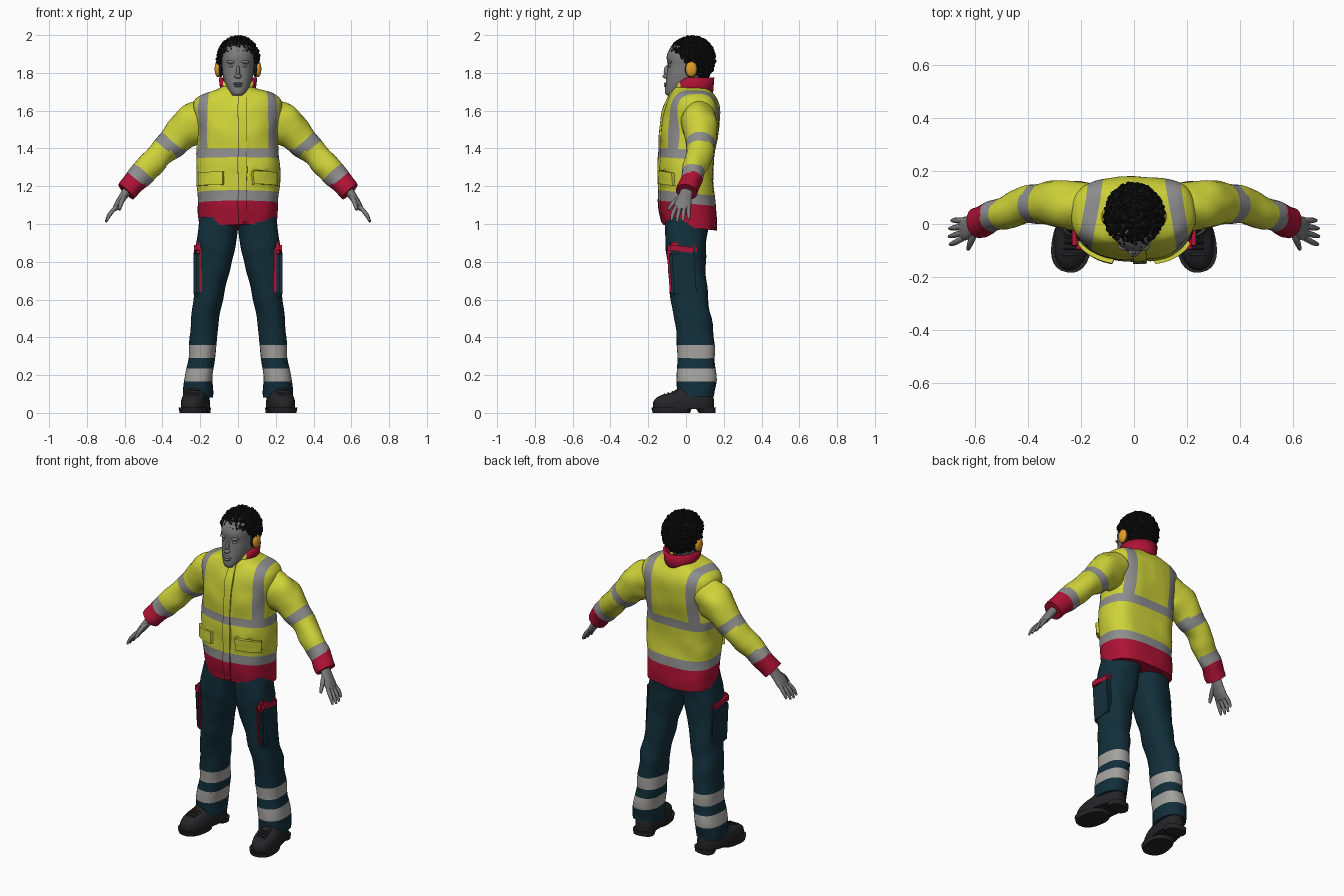
import bpy, bmesh, math, random
from math import sin, cos, pi, radians
from mathutils import Vector, Matrix, noise

random.seed(4)
cube = bpy.data.objects.get("Cube")
if cube:
    bpy.data.objects.remove(cube, do_unlink=True)


def material(name, r, g, b):
    m = bpy.data.materials.new(name)
    m.use_nodes = True
    m.diffuse_color = (r, g, b, 1)
    bsdf = next(n for n in m.node_tree.nodes if n.type == 'BSDF_PRINCIPLED')
    bsdf.inputs["Base Color"].default_value = (r, g, b, 1)
    bsdf.inputs["Roughness"].default_value = 0.8
    return m


YELLOW = material("safety yellow", 0.62, 0.65, 0.04)
RED = material("crimson", 0.42, 0.006, 0.035)
SILVER = material("reflective grey", 0.27, 0.27, 0.27)
PALE = material("pale reflective grey", 0.37, 0.36, 0.34)
NAVY = material("dark navy", 0.006, 0.028, 0.042)
SKIN = material("grey skin", 0.2, 0.2, 0.2)
BLACK = material("hair black", 0.008, 0.008, 0.008)
BOOT = material("boot black", 0.018, 0.018, 0.02)
ORANGE = material("orange", 0.75, 0.33, 0.02)


def finish(name, bm, mats, mirror=False, angle=50):
    bmesh.ops.recalc_face_normals(bm, faces=bm.faces)
    mesh = bpy.data.meshes.new(name)
    bm.to_mesh(mesh)
    bm.free()
    ob = bpy.data.objects.new(name, mesh)
    bpy.context.collection.objects.link(ob)
    for m in mats:
        mesh.materials.append(m)
    if angle:
        bpy.ops.object.select_all(action='DESELECT')
        ob.select_set(True)
        bpy.context.view_layer.objects.active = ob
        bpy.ops.object.shade_smooth_by_angle(angle=radians(angle))
    if mirror:
        ob.modifiers.new("Mirror", 'MIRROR')
    return ob


def spline(rows, sub):
    """Smoothly fill in rows of numbers."""
    out = []
    for i in range(len(rows) - 1):
        p = [rows[max(0, min(len(rows) - 1, i + k))] for k in (-1, 0, 1, 2)]
        for s in range(sub):
            t = s / sub
            out.append([b + 0.5 * t * (c - a + t * (2*a - 5*b + 4*c - d + t * (3*(b - c) + d - a)))
                        for a, b, c, d in zip(*p)])
    return out + [list(rows[-1])]


def loft(bm, rows, seg=24, sub=4, level=True, front=2, back=2):
    """Rows are centre x, y, z, half width, half depth."""
    rows = spline(rows, sub)
    rings = []
    for i, (x, y, z, a, b) in enumerate(rows):
        lo, hi = rows[max(i - 1, 0)], rows[min(i + 1, len(rows) - 1)]
        t = Vector((0, 0, 1)) if level else (Vector(hi[:3]) - Vector(lo[:3])).normalized()
        u = Vector((0, 1, 0)).cross(t).normalized()
        v = t.cross(u)
        ring = []
        for k in range(seg):
            c, s = cos(2*pi*k/seg), sin(2*pi*k/seg)
            e = 2 / (front if s < 0 else back)
            ring.append(bm.verts.new(Vector((x, y, z)) + u * math.copysign(abs(c)**e, c) * a
                                     + v * math.copysign(abs(s)**e, s) * b))
        rings.append(ring)
    for r, q in zip(rings, rings[1:]):
        for k in range(seg):
            bm.faces.new((r[k], r[(k+1) % seg], q[(k+1) % seg], q[k]))
    bm.faces.new(rings[0][::-1])
    bm.faces.new(rings[-1])


def cut(bm, point, normal):
    bmesh.ops.bisect_plane(bm, geom=bm.verts[:] + bm.edges[:] + bm.faces[:],
                           plane_co=point, plane_no=normal)


def paint(bm, rule):
    for f in bm.faces:
        f.material_index = rule(f.calc_center_median())


def wrinkle(bm, amount, scale=9):
    bm.normal_update()
    moves = [(v, v.normal * noise.noise(v.co * scale) * amount) for v in bm.verts]
    for v, d in moves:
        v.co += d


def ball(bm, centre, radii, detail=3):
    bmesh.ops.create_icosphere(bm, subdivisions=detail, radius=1,
                               matrix=Matrix.Translation(centre) @ Matrix.Diagonal((*radii, 1)))


def box(name, centre, size, mat, turn=0):
    bm = bmesh.new()
    bmesh.ops.create_cube(bm, size=1, matrix=Matrix.Translation(centre)
                          @ Matrix.Rotation(turn, 4, 'X') @ Matrix.Diagonal((*size, 1)))
    bmesh.ops.bevel(bm, geom=bm.edges[:], offset=min(size) * 0.3, segments=2, affect='EDGES')
    finish(name, bm, [mat], mirror=True)


# Jacket body: height, half width, front and back
bm = bmesh.new()
body = [(.985, .203, -.122, .16), (1.05, .207, -.135, .163), (1.15, .215, -.14, .153),
        (1.25, .222, -.14, .148), (1.37, .218, -.138, .152), (1.48, .214, -.135, .172),
        (1.56, .225, -.125, .18), (1.62, .235, -.11, .174), (1.66, .225, -.095, .16),
        (1.69, .185, -.082, .142), (1.71, .12, -.076, .13), (1.73, .075, -.07, .115)]
loft(bm, [(0, (f + k) / 2, z, w, (k - f) / 2) for z, w, f, k in body],
     seg=56, sub=5, front=2.3, back=2.9)
for z in (1.11, 1.165, 1.195, 1.265, 1.345, 1.395):
    cut(bm, (0, 0, z), (0, 0, 1))
for side in (-1, 1):
    for x in (.145, .2):
        cut(bm, (side * x, 0, 0), (side, .17, 0))
    for x in (.075, .205):
        cut(bm, (side * x, 0, 0), (1, 0, 0))
for x in (0, .045):
    cut(bm, (x, 0, 0), (1, 0, 0))


def jacket_colour(c):
    if c.z < 1.11:
        return 1
    brace = c.z > 1.395 and .145 < abs(c.x) + .17 * c.y < .2
    return 2 if brace or c.z < 1.165 or 1.345 < c.z < 1.395 else 0


def raise_faces(bm, test, offset):
    faces = [f for f in bm.faces if test(f.calc_center_median())]
    new = bmesh.ops.extrude_face_region(bm, geom=faces)["geom"]
    for v in new:
        if isinstance(v, bmesh.types.BMVert):
            v.co += Vector(offset)


paint(bm, jacket_colour)
raise_faces(bm, lambda c: c.y < 0 and 0 < c.x < .045 and .99 < c.z < 1.7, (0, -.009, 0))
for side in (-1, 1):
    raise_faces(bm, lambda c: c.y < 0 and .075 < c.x * side < .205 and 1.195 < c.z < 1.265,
                (side * .008, -.014, 0))
wrinkle(bm, .009)
for v in bm.verts:
    v.co.z -= .1 * v.co.y * max(0, min(1, (1.5 - v.co.z) * 4))
finish("jacket_body", bm, [YELLOW, RED, SILVER])

# Sleeves with reflective bands and cuffs
bm = bmesh.new()
loft(bm, [(.16, .06, 1.56, .10, .09), (.24, .07, 1.525, .11, .095), (.30, .077, 1.475, .096, .085),
          (.375, .075, 1.40, .073, .071), (.45, .055, 1.325, .068, .066),
          (.515, .035, 1.253, .064, .061), (.592, .007, 1.172, .054, .056)], sub=5, level=False)
across = Vector((.62, 0, -.78))
for s in (-.912, -.857, -.69, -.635):
    cut(bm, across * s, across)


def sleeve_colour(c):
    s = across.dot(c)
    if s > -.635:
        return 1
    return 2 if -.912 < s < -.857 or -.69 < s else 0


paint(bm, sleeve_colour)
wrinkle(bm, .014, 11)
finish("sleeves", bm, [YELLOW, RED, SILVER], mirror=True)

# Hands
bm = bmesh.new()
loft(bm, [(.575, .01, 1.195, .026, .03), (.615, -.008, 1.135, .021, .039),
          (.635, -.016, 1.105, .019, .045), (.655, -.02, 1.075, .012, .042)], seg=16, level=False)
for k, reach in zip((-1.5, -.5, .5, 1.5), (.93, 1, .97, .82)):
    y = -.02 + k * .022
    loft(bm, [(.645, y, 1.092, .011, .011), (.645 + .035 * reach, y - .008 + k * .006, 1.092 - .042 * reach, .011, .011),
              (.645 + .055 * reach, y - .012 + k * .008, 1.092 - .082 * reach, .006, .006)],
         seg=8, level=False)
loft(bm, [(.60, -.02, 1.15, .014, .014), (.617, -.065, 1.115, .013, .013),
          (.628, -.095, 1.075, .007, .007)], seg=8, level=False)
finish("hands", bm, [SKIN], mirror=True)

# Collar, red at the back and sides, yellow lapels at the open front
bm = bmesh.new()
cols = []
for i in range(49):
    a = radians(-72 + i * 324 / 48)
    drop = max(0, -sin(a) - .35) * .08
    cols.append([bm.verts.new((cos(a) * (.09 + .012 * h), .038 + sin(a) * (.104 + .008 * h),
                               1.675 + h * (.1 - drop))) for h in (0, .5, 1)])
for p, q in zip(cols, cols[1:]):
    for k in (0, 1):
        bm.faces.new((p[k], q[k], q[k+1], p[k+1]))
paint(bm, lambda c: 1 if c.y < -.03 else 0)
collar = finish("collar", bm, [RED, YELLOW])
collar.modifiers.new("Thickness", 'SOLIDIFY').thickness = .012

# Trouser legs with reflective bands
bm = bmesh.new()
loft(bm, [(.103, .012, 1.04, .10, .12), (.112, -.002, .93, .108, .11), (.133, .002, .8, .096, .103),
          (.16, .02, .6, .077, .097), (.184, .048, .4, .071, .099), (.204, .057, .2, .076, .101),
          (.213, .055, .085, .077, .1)], seg=28, sub=6, front=2.3, back=2.3)
for z in (.165, .235, .29, .36):
    cut(bm, (0, 0, z), (0, 0, 1))
paint(bm, lambda c: 1 if .165 < c.z < .235 or .29 < c.z < .36 else 0)
wrinkle(bm, .012)
finish("trouser_legs", bm, [NAVY, PALE], mirror=True)

# Cargo pockets
box("cargo_pockets", (.212, -.01, .74), (.046, .145, .24), NAVY, radians(4))
box("cargo_flaps", (.209, -.02, .868), (.05, .155, .06), RED, radians(-6))
box("cargo_trims", (.198, -.086, .755), (.014, .016, .24), RED, radians(4))

# Boots, turned slightly outward
turn = Matrix.Translation((.216, .05, 0)) @ Matrix.Rotation(radians(9), 4, 'Z')


def boot_part(name, pieces):
    bm = bmesh.new()
    for rows in pieces:
        loft(bm, [(0, (f + k) / 2, z, w, (k - f) / 2) for z, w, f, k in rows],
             sub=3, front=2.4, back=2.6)
    bm.transform(turn)
    finish(name, bm, [BOOT], mirror=True)


boot_part("boot_uppers", [[(.02, .07, -.225, .1), (.05, .071, -.228, .1), (.075, .068, -.215, .098),
                           (.095, .062, -.18, .095), (.112, .056, -.12, .09), (.15, .052, -.075, .085)]])
boot_part("boot_soles", [[(0, .071, -.228, -.03), (.028, .076, -.236, -.02)],
                         [(0, .06, .02, .104), (.028, .064, .0, .107)]])
for i in range(4):
    box("boot_lace_%d" % (i + 1), (.241 - i * .004, -.115 + i * .022, .097 + i * .007),
        (.06, .01, .012), BOOT, radians(-20))

# Head, neck and face
bm = bmesh.new()
head = [(1.68, .03, -.1, -.03), (1.695, .045, -.111, .03), (1.735, .067, -.109, .08),
        (1.79, .08, -.102, .11), (1.84, .085, -.097, .128), (1.885, .086, -.102, .13),
        (1.93, .078, -.085, .122), (1.97, .045, -.04, .08)]
loft(bm, [(0, (f + k) / 2, z, w, (k - f) / 2) for z, w, f, k in head], seg=32, front=2.2, back=2)
loft(bm, [(0, .03, 1.62, .065, .07), (0, .025, 1.7, .056, .06), (0, .025, 1.77, .056, .06)])
ball(bm, (0, -.106, 1.782), (.019, .018, .013))
ball(bm, (0, -.1, 1.805), (.01, .018, .035))
ball(bm, (0, -.104, 1.743), (.027, .013, .007))
ball(bm, (0, -.105, 1.731), (.023, .013, .007))
for side in (-1, 1):
    ball(bm, (side * .034, -.084, 1.858), (.026, .017, .009))
    ball(bm, (side * .034, -.082, 1.837), (.015, .012, .008))
    ball(bm, (side * .086, .025, 1.82), (.01, .02, .032))
finish("head", bm, [SKIN])

# Curly hair: a cap covered with small clumps
centre, radii = Vector((0, .03, 1.872)), Vector((.104, .116, .114))


def in_hair(p):
    return p.z > 1.912 - .14 * max(0, min(1, (p.y + .045) / .11))


bm = bmesh.new()
ball(bm, centre, radii, 4)
bmesh.ops.delete(bm, geom=[v for v in bm.verts if not in_hair(v.co)], context='VERTS')
for i in range(1500):
    d = Vector([random.gauss(0, 1) for _ in range(3)]).normalized()
    p = centre + d * radii * random.uniform(.97, 1.06)
    if in_hair(p):
        ball(bm, p, [random.uniform(.006, .014) for _ in range(3)], 1)
finish("hair", bm, [BLACK], angle=0)

# Ear defenders
bm = bmesh.new()
ball(bm, (.106, .028, 1.82), (.018, .031, .042))
finish("ear_cups", bm, [ORANGE], mirror=True)
bm = bmesh.new()
ball(bm, (.092, .028, 1.82), (.014, .034, .044))
finish("ear_cushions", bm, [BLACK], mirror=True)
